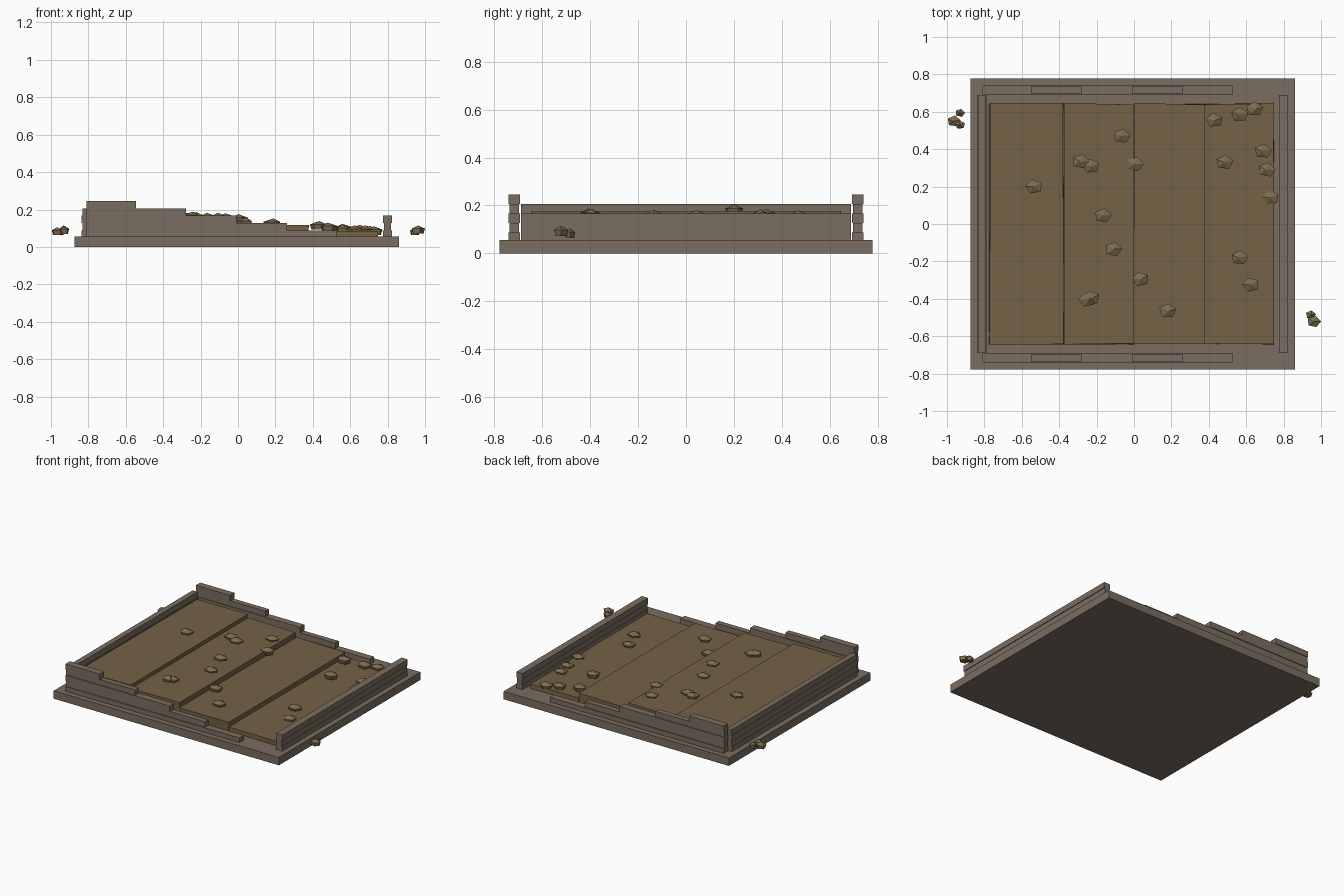
import bpy, bmesh, math, random
from mathutils import Vector

if "Cube" in bpy.data.objects:
    bpy.data.objects.remove(bpy.data.objects["Cube"])

random.seed(4)


def material(name, col):
    m = bpy.data.materials.new(name)
    m.diffuse_color = (*col, 1)
    m.use_nodes = True
    m.node_tree.nodes["Principled BSDF"].inputs["Base Color"].default_value = m.diffuse_color
    return m


STONE = material("grey brown stone", (0.195, 0.155, 0.118))
SOIL = material("brown soil", (0.178, 0.122, 0.062))
ROCK = material("tan rock", (0.205, 0.150, 0.078))


def finish(name, bm, mat):
    bmesh.ops.recalc_face_normals(bm, faces=bm.faces[:])
    me = bpy.data.meshes.new(name)
    bm.to_mesh(me)
    bm.free()
    me.materials.append(mat)
    ob = bpy.data.objects.new(name, me)
    bpy.context.collection.objects.link(ob)
    return ob


def add_box(bm, x0, x1, y0, y1, z0, z1):
    vs = bmesh.ops.create_cube(bm, size=1)["verts"]
    for v in vs:
        v.co = Vector((x1 if v.co.x > 0 else x0,
                       y1 if v.co.y > 0 else y0,
                       z1 if v.co.z > 0 else z0))
    return vs


# Base slab
bm = bmesh.new()
add_box(bm, -0.875, 0.86, -0.778, 0.778, 0, 0.055)
finish("base_slab", bm, STONE)

# Course heights, alternately wide and narrow
LEVELS = [0.053, 0.088, 0.127, 0.167, 0.205, 0.245]

# Stepped side walls: each course is shorter than the one below
for side, name in ((-1, "front_wall"), (1, "back_wall")):
    bm = bmesh.new()
    for i in range(5):
        half = 0.024 if i % 2 == 0 else 0.019
        c = side * 0.717
        add_box(bm, -0.81, 0.53 - 0.269 * i, c - half, c + half,
                LEVELS[i], LEVELS[i + 1])
    finish(name, bm, STONE)

# End walls: tall on the left, low on the right
for name, c, courses in (("left_wall", -0.813, 4), ("right_wall", 0.8, 3)):
    bm = bmesh.new()
    for i in range(courses):
        half = 0.024 if i % 2 == 0 else 0.019
        add_box(bm, c - half, c + half, -0.69, 0.69, LEVELS[i], LEVELS[i + 1])
    finish(name, bm, STONE)

# Soil terraces stepping down to the right
edges = [-0.772, -0.377, -0.003, 0.377, 0.748]
for i, top in enumerate((0.176, 0.153, 0.118, 0.085)):
    bm = bmesh.new()
    for v in add_box(bm, edges[i], edges[i + 1], -0.64, 0.643, 0.05, top):
        v.co.x += random.uniform(-0.004, 0.004)
        v.co.y += random.uniform(-0.006, 0.006)
    finish(f"soil_terrace_{i + 1}", bm, SOIL)


def rock(bm, x, y, top, r=0.048, h=0.045):
    """Squat five-sided stone with a low pointed cap."""
    turn = math.pi / 2 + random.uniform(-0.3, 0.3)
    rings = []
    for rad, z in ((0.8, top - h), (1.0, top - h * 0.4)):
        rings.append([bm.verts.new((
            x + r * rad * math.cos(turn + k * math.tau / 5),
            y + r * rad * 0.82 * math.sin(turn + k * math.tau / 5), z))
            for k in range(5)])
    tip = bm.verts.new((x + random.uniform(-0.2, 0.2) * r, y, top))
    low, high = rings
    bm.faces.new(low[::-1])
    for k in range(5):
        n = (k + 1) % 5
        bm.faces.new((low[k], low[n], high[n], high[k]))
        bm.faces.new((high[k], high[n], tip))


# Loose rocks on the terraces: x, y, top height
ROCKS = [
    (-0.535, 0.20, 0.205), (-0.285, 0.335, 0.187), (-0.23, 0.31, 0.183),
    (-0.065, 0.47, 0.18), (-0.165, 0.045, 0.182), (-0.11, -0.135, 0.182),
    (-0.25, -0.405, 0.188), (-0.23, -0.395, 0.186), (0.005, 0.32, 0.175),
    (0.035, -0.295, 0.157), (0.18, -0.465, 0.152), (0.43, 0.555, 0.138),
    (0.485, 0.33, 0.13), (0.565, 0.585, 0.123), (0.645, 0.615, 0.118),
    (0.69, 0.39, 0.115), (0.71, 0.29, 0.112), (0.73, 0.14, 0.11),
    (0.565, -0.18, 0.118), (0.625, -0.325, 0.115)]
bm = bmesh.new()
for x, y, top in ROCKS:
    rock(bm, x, y, top)
finish("terrace_rocks", bm, ROCK)

# Small rock clusters beyond the slab
for name, stones in (
        ("left_rock_cluster", ((-0.963, 0.55, 0.105, 0.037), (-0.93, 0.594, 0.115, 0.027),
                               (-0.93, 0.53, 0.11, 0.028))),
        ("right_rock_cluster", ((0.962, -0.522, 0.115, 0.038), (0.945, -0.485, 0.105, 0.028)))):
    bm = bmesh.new()
    for x, y, top, r in stones:
        rock(bm, x, y, top, r, 0.042)
    finish(name, bm, ROCK)
